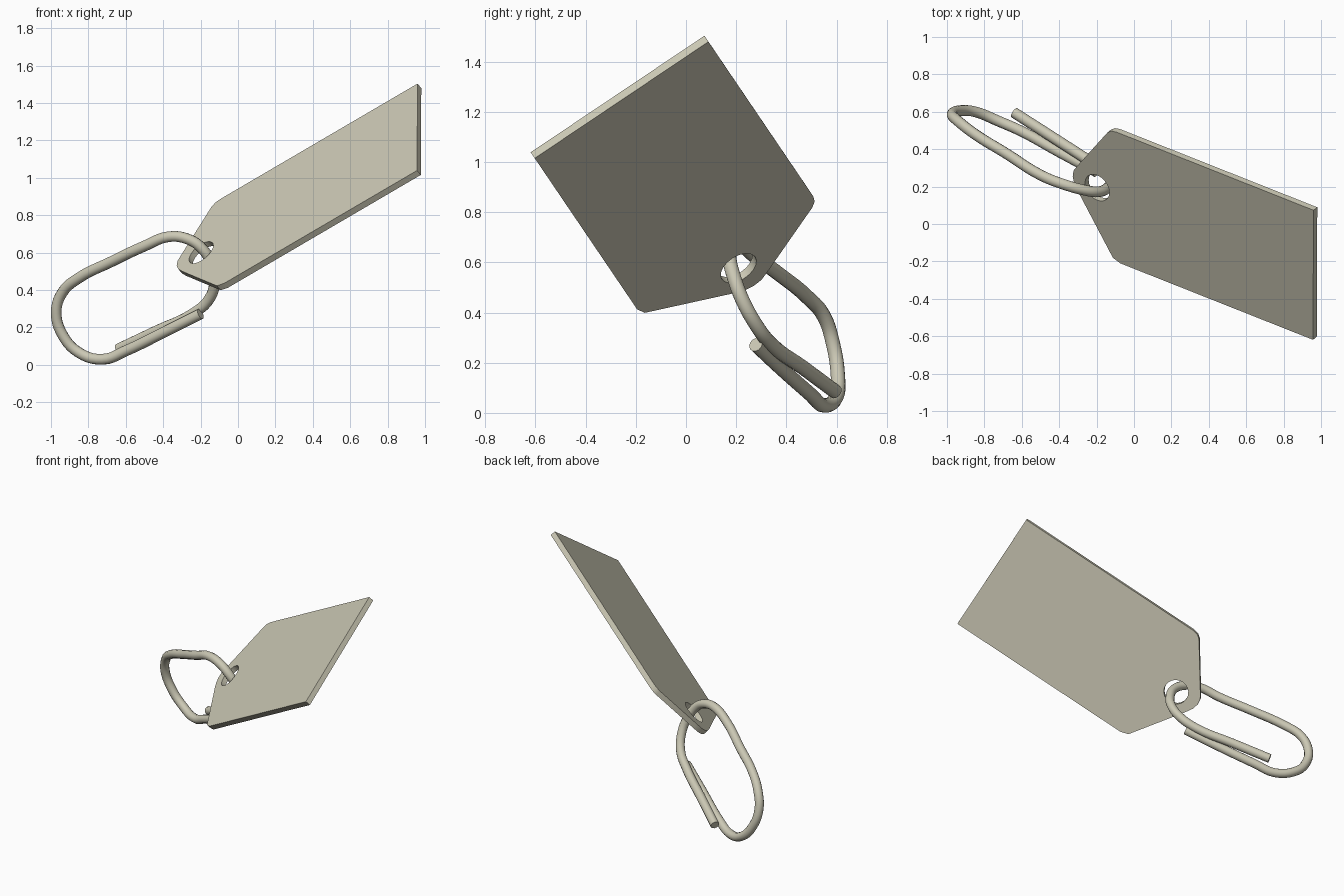
import bpy, math
from mathutils import Vector, Matrix

if "Cube" in bpy.data.objects:
    bpy.data.objects.remove(bpy.data.objects["Cube"])

mat = bpy.data.materials.new("warm_grey_beige")
mat.diffuse_color = (0.60, 0.58, 0.46, 1)
mat.use_nodes = True
mat.node_tree.nodes["Principled BSDF"].inputs["Base Color"].default_value = mat.diffuse_color


def finish(name, curve, matrix=None):
    """Turn a curve into a named, shaded mesh object."""
    ob = bpy.data.objects.new(name, curve)
    bpy.context.collection.objects.link(ob)
    if matrix is not None:
        ob.matrix_world = matrix
    bpy.ops.object.select_all(action='DESELECT')
    ob.select_set(True)
    bpy.context.view_layer.objects.active = ob
    bpy.ops.object.convert(target='MESH')
    ob = bpy.context.view_layer.objects.active
    ob.data.materials.clear()
    ob.data.materials.append(mat)
    bpy.ops.object.shade_smooth_by_angle(angle=math.radians(35))
    return ob


def add_loop(curve, pts):
    s = curve.splines.new('POLY')
    s.points.add(len(pts) - 1)
    for p, (x, y) in zip(s.points, pts):
        p.co = (x, y, 0, 1)
    s.use_cyclic_u = True


# Tag: flat plate with tapered end and round hole, drawn in its own plane
tag = bpy.data.curves.new("tag", 'CURVE')
tag.dimensions = '2D'
tag.fill_mode = 'BOTH'
tag.extrude = 0.0175
add_loop(tag, [(1.29, 0.417), (1.29, -0.417), (0.03, -0.417), (-0.02, -0.40),
               (-0.245, -0.07), (-0.275, -0.02), (-0.285, 0.02), (-0.28, 0.06),
               (-0.255, 0.10), (-0.06, 0.39), (-0.035, 0.41), (0.0, 0.417)])
add_loop(tag, [(-0.125 + 0.08 * math.cos(a), 0.01 + 0.08 * math.sin(a))
               for a in (math.tau * i / 20 for i in range(20))])
u = Vector((0.817, -0.324, 0.478)).normalized()
v = Vector((0, 0.832, 0.555))
v = (v - u * v.dot(u)).normalized()
n = u.cross(v)
m = Matrix((u, v, n)).transposed().to_4x4()
m.translation = Vector((-0.085, 0.153, 0.643))
finish("tag", tag, m)

# Wire clip: one and a half turns, threaded through the hole
path = [(-0.64, 0.595, 0.085), (-0.44, 0.467, 0.18), (-0.24, 0.338, 0.275),
        (-0.155, 0.28, 0.35), (-0.125, 0.225, 0.45), (-0.145, 0.19, 0.545),
        (-0.195, 0.172, 0.625), (-0.27, 0.182, 0.673), (-0.37, 0.21, 0.685),
        (-0.50, 0.262, 0.635), (-0.68, 0.375, 0.55), (-0.85, 0.48, 0.465),
        (-0.94, 0.55, 0.385), (-0.972, 0.585, 0.28), (-0.935, 0.605, 0.155),
        (-0.85, 0.60, 0.065), (-0.72, 0.548, 0.030), (-0.60, 0.495, 0.075),
        (-0.40, 0.385, 0.172), (-0.20, 0.278, 0.272)]
wire = bpy.data.curves.new("wire_clip", 'CURVE')
wire.dimensions = '3D'
wire.bevel_depth = 0.029
wire.bevel_resolution = 4
wire.use_fill_caps = True
wire.resolution_u = 5
s = wire.splines.new('BEZIER')
s.bezier_points.add(len(path) - 1)
for bp, co in zip(s.bezier_points, path):
    bp.co = co
    bp.handle_left_type = bp.handle_right_type = 'AUTO'
finish("wire_clip", wire)
